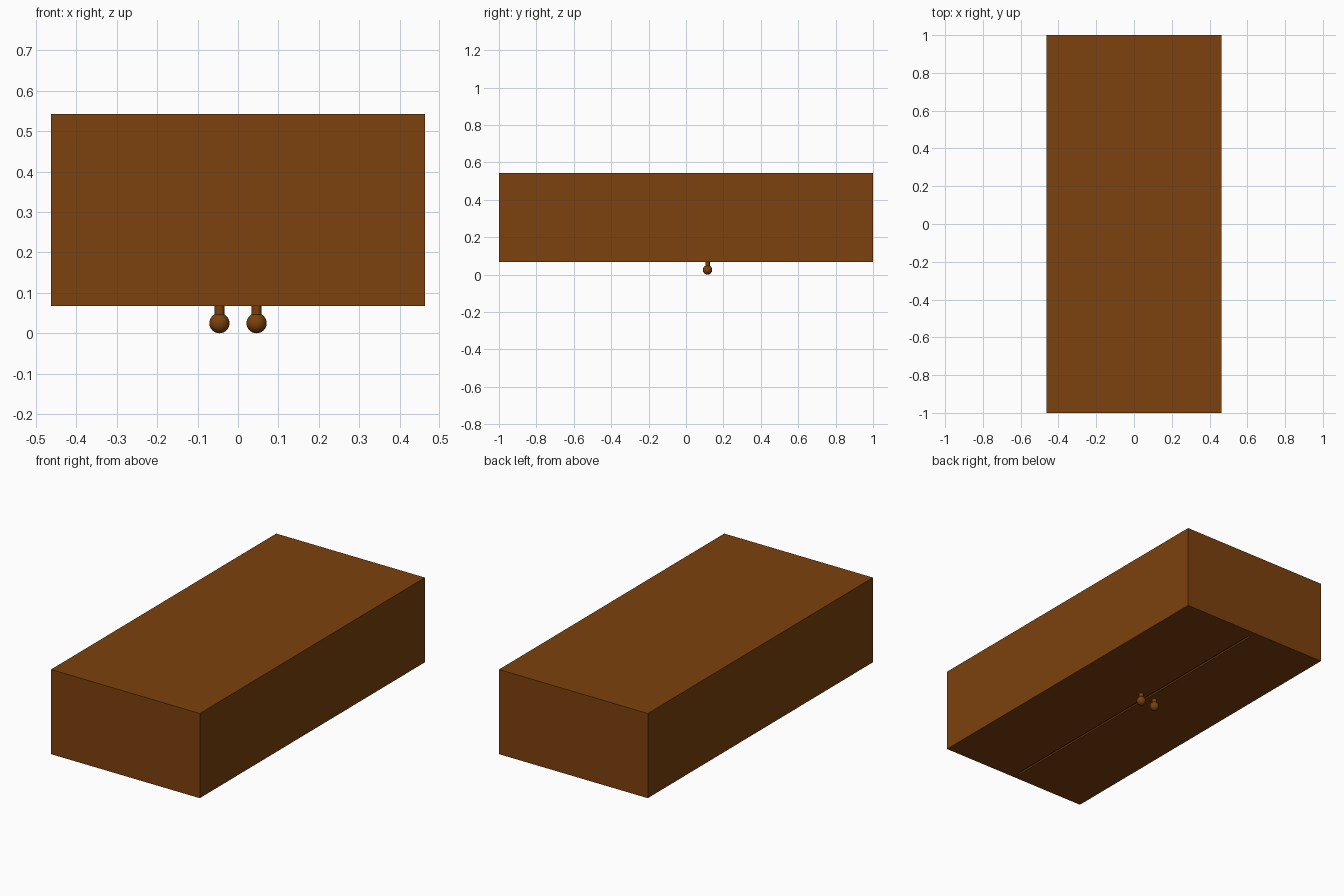
import bpy, bmesh, math

if "Cube" in bpy.data.objects:
    bpy.data.objects.remove(bpy.data.objects["Cube"], do_unlink=True)

W, Z0, Z1 = 0.4625, 0.067, 0.543    # half width, door face and back heights
GROOVE = 0.008                      # carving depth

wood = bpy.data.materials.new("brown_wood")
wood.use_nodes = True
COLOUR = (0.2, 0.053, 0.004, 1)
wood.diffuse_color = COLOUR
wood.node_tree.nodes["Principled BSDF"].inputs["Base Color"].default_value = COLOUR


def make_object(name, bm):
    bmesh.ops.recalc_face_normals(bm, faces=bm.faces)
    mesh = bpy.data.meshes.new(name)
    bm.to_mesh(mesh)
    bm.free()
    mesh.materials.append(wood)
    obj = bpy.data.objects.new(name, mesh)
    bpy.context.collection.objects.link(obj)
    return obj


def add_groove(bm, outline, width=None):
    """Solid prism along the outline; only a border of the given width if set."""
    face = bm.faces.new([bm.verts.new((x, y, Z0 - 0.02)) for x, y in outline])
    face.normal_update()
    faces = [face]
    if width:
        faces = bmesh.ops.inset_region(bm, faces=[face], thickness=width,
                                       use_even_offset=True)["faces"]
        bmesh.ops.delete(bm, geom=[face], context='FACES')
    out = bmesh.ops.extrude_face_region(bm, geom=faces)["geom"]
    verts = [v for v in out if isinstance(v, bmesh.types.BMVert)]
    bmesh.ops.translate(bm, verts=verts, vec=(0, 0, 0.02 + GROOVE))


# Cabinet body, lying on its doors
bm = bmesh.new()
bmesh.ops.create_cube(bm, size=1)
bmesh.ops.scale(bm, vec=(2 * W, 2, Z1 - Z0), verts=bm.verts)
bmesh.ops.translate(bm, vec=(0, 0, (Z0 + Z1) / 2), verts=bm.verts)
body = make_object("cabinet_body", bm)

# Door panel outlines: plain lower panel, arched upper panel
X0, X1 = 0.07, 0.36
lower = [(X0, 0.195), (X1, 0.195), (X1, 0.905), (X0, 0.905)]
mid, half = (X0 + X1) / 2, 0.11
arch = [(mid + half * math.cos(a), -0.85 - 0.07 * math.sin(a))
        for a in (math.pi * i / 12 for i in range(13))]
upper = [(X0, 0.04), (X1, 0.04), (X1, -0.825)] + arch + [(X0, -0.825)]

# Carved panel borders and the seam between the doors
bm = bmesh.new()
for side in (1, -1):
    for outline in (lower, upper):
        add_groove(bm, [(side * x, y) for x, y in outline], 0.018)
add_groove(bm, [(-0.006, -0.96), (0.006, -0.96), (0.006, 0.96), (-0.006, 0.96)])
cutter = make_object("groove_cutter", bm)
cutter.hide_render = True

cut = body.modifiers.new("grooves", 'BOOLEAN')
cut.operation = 'DIFFERENCE'
cut.solver = 'EXACT'
cut.object = cutter
bpy.context.view_layer.update()
carved = bpy.data.meshes.new_from_object(
    body.evaluated_get(bpy.context.evaluated_depsgraph_get()))
body.modifiers.clear()
body.data = carved
bpy.data.objects.remove(cutter, do_unlink=True)

# Round door knobs on short stems
for side, label in ((1, "left"), (-1, "right")):
    x, y = side * 0.046, 0.115
    bpy.ops.mesh.primitive_uv_sphere_add(segments=32, ring_count=16,
                                         radius=0.025, location=(x, y, 0.025))
    knob = bpy.context.object
    knob.name = label + "_knob"
    bpy.ops.mesh.primitive_cylinder_add(vertices=24, radius=0.012, depth=0.045,
                                        location=(x, y, 0.0475))
    stem = bpy.context.object
    stem.name = label + "_knob_stem"
    for obj in (knob, stem):
        obj.data.materials.append(wood)
        bpy.ops.object.select_all(action='DESELECT')
        obj.select_set(True)
        bpy.context.view_layer.objects.active = obj
        bpy.ops.object.shade_smooth_by_angle()
